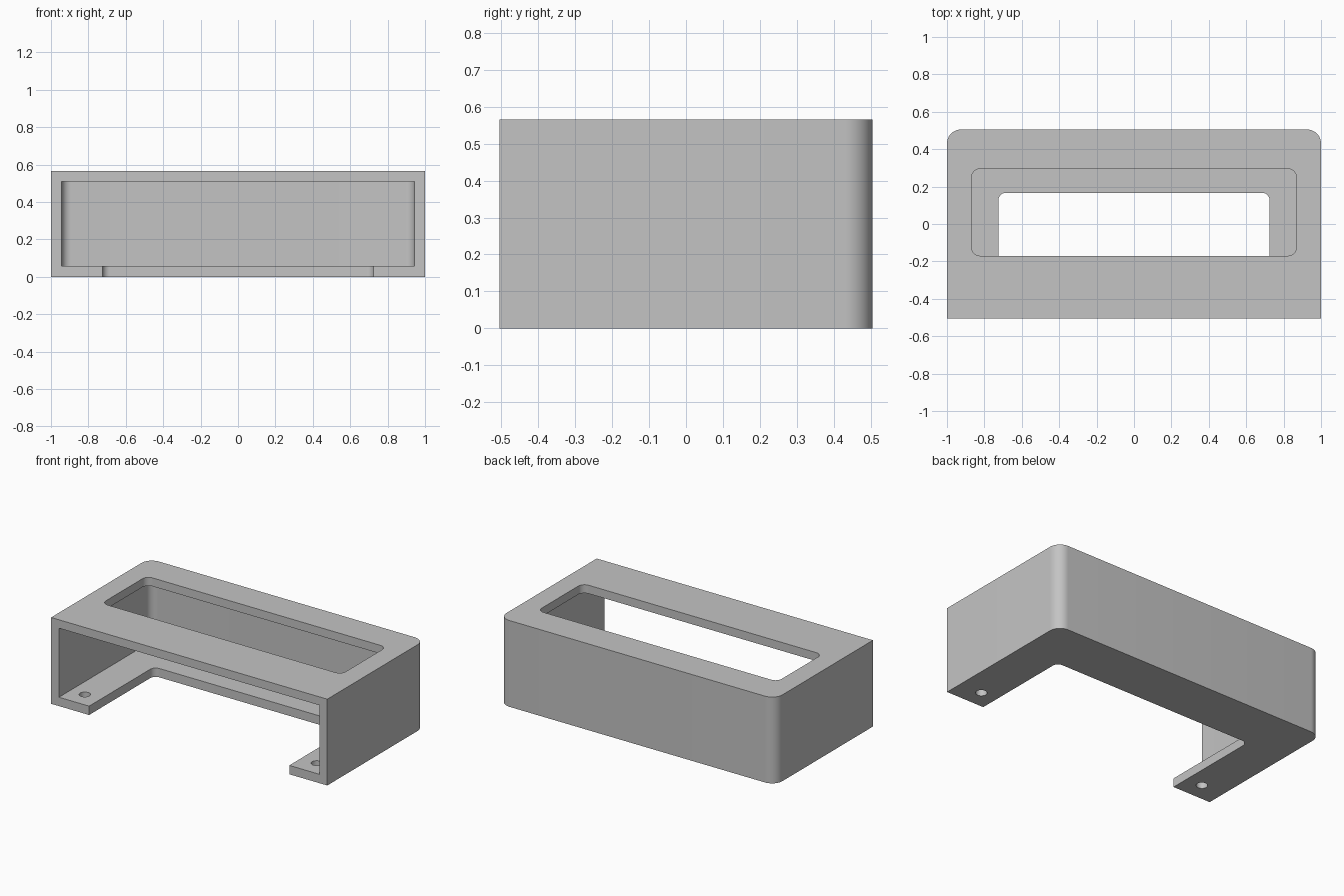
import bpy, bmesh
from math import pi, cos, sin

if "Cube" in bpy.data.objects:
    bpy.data.objects.remove(bpy.data.objects["Cube"], do_unlink=True)

WIDTH, DEPTH, HEIGHT, WALL = 1.0, 0.505, 0.565, 0.058
FRONT = -DEPTH - 0.1      # open cuts overshoot the front face

grey = bpy.data.materials.new("plain grey")
grey.use_nodes = True
colour = (0.55, 0.55, 0.55, 1)
grey.diffuse_color = colour
grey.node_tree.nodes["Principled BSDF"].inputs["Base Color"].default_value = colour


def corner(cx, cy, r, start, steps=12):
    """Quarter arc, or a single sharp point when r is zero."""
    if r == 0:
        return [(cx, cy)]
    return [(cx + r * cos(start + pi / 2 * i / steps),
             cy + r * sin(start + pi / 2 * i / steps)) for i in range(steps + 1)]


def prism(name, outline, z0, z1):
    bm = bmesh.new()
    base = bm.faces.new([bm.verts.new((x, y, z0)) for x, y in outline])
    top = bmesh.ops.extrude_face_region(bm, geom=[base])["geom"]
    verts = [v for v in top if isinstance(v, bmesh.types.BMVert)]
    bmesh.ops.translate(bm, verts=verts, vec=(0, 0, z1 - z0))
    bmesh.ops.recalc_face_normals(bm, faces=bm.faces)
    mesh = bpy.data.meshes.new(name)
    bm.to_mesh(mesh)
    bm.free()
    mesh.materials.append(grey)
    obj = bpy.data.objects.new(name, mesh)
    bpy.context.collection.objects.link(obj)
    return obj


def slab(name, hx, y0, y1, z0, z1, back_r, front_r=0):
    """Block with rounded vertical edges at the back and optionally the front."""
    b, f = back_r, front_r
    outline = (corner(hx - b, y1 - b, b, 0) + corner(-hx + b, y1 - b, b, pi / 2)
               + corner(-hx + f, y0 + f, f, pi) + corner(hx - f, y0 + f, f, 3 * pi / 2))
    return prism(name, outline, z0, z1)


# Outer shell
housing = slab("housing", WIDTH, -DEPTH, DEPTH, 0, HEIGHT, 0.075)

# Cavity open at the front, floor notch and top window
cutters = [
    slab("cavity_cutter", 0.943, FRONT, DEPTH - WALL, WALL, HEIGHT - 0.055, 0.05),
    slab("floor_notch_cutter", 0.725, FRONT, 0.167, -0.1, 0.2, 0.04),
    slab("top_window_cutter", 0.868, -0.17, 0.295, 0.4, HEIGHT + 0.1, 0.045, 0.045),
]

# Screw holes in the two feet
for side in (-1, 1):
    ring = [(side * 0.84 + 0.034 * cos(2 * pi * i / 32),
             -0.385 + 0.034 * sin(2 * pi * i / 32)) for i in range(32)]
    cutters.append(prism("screw_hole_cutter", ring, -0.1, 0.2))

bpy.ops.object.select_all(action="DESELECT")
housing.select_set(True)
bpy.context.view_layer.objects.active = housing
for cutter in cutters:
    cutter.hide_render = True
    cut = housing.modifiers.new(cutter.name, "BOOLEAN")
    cut.operation = "DIFFERENCE"
    cut.solver = "EXACT"
    cut.object = cutter
    bpy.ops.object.modifier_apply(modifier=cut.name)
for cutter in cutters:
    bpy.data.objects.remove(cutter, do_unlink=True)

bpy.ops.object.shade_smooth_by_angle(angle=pi / 6)
